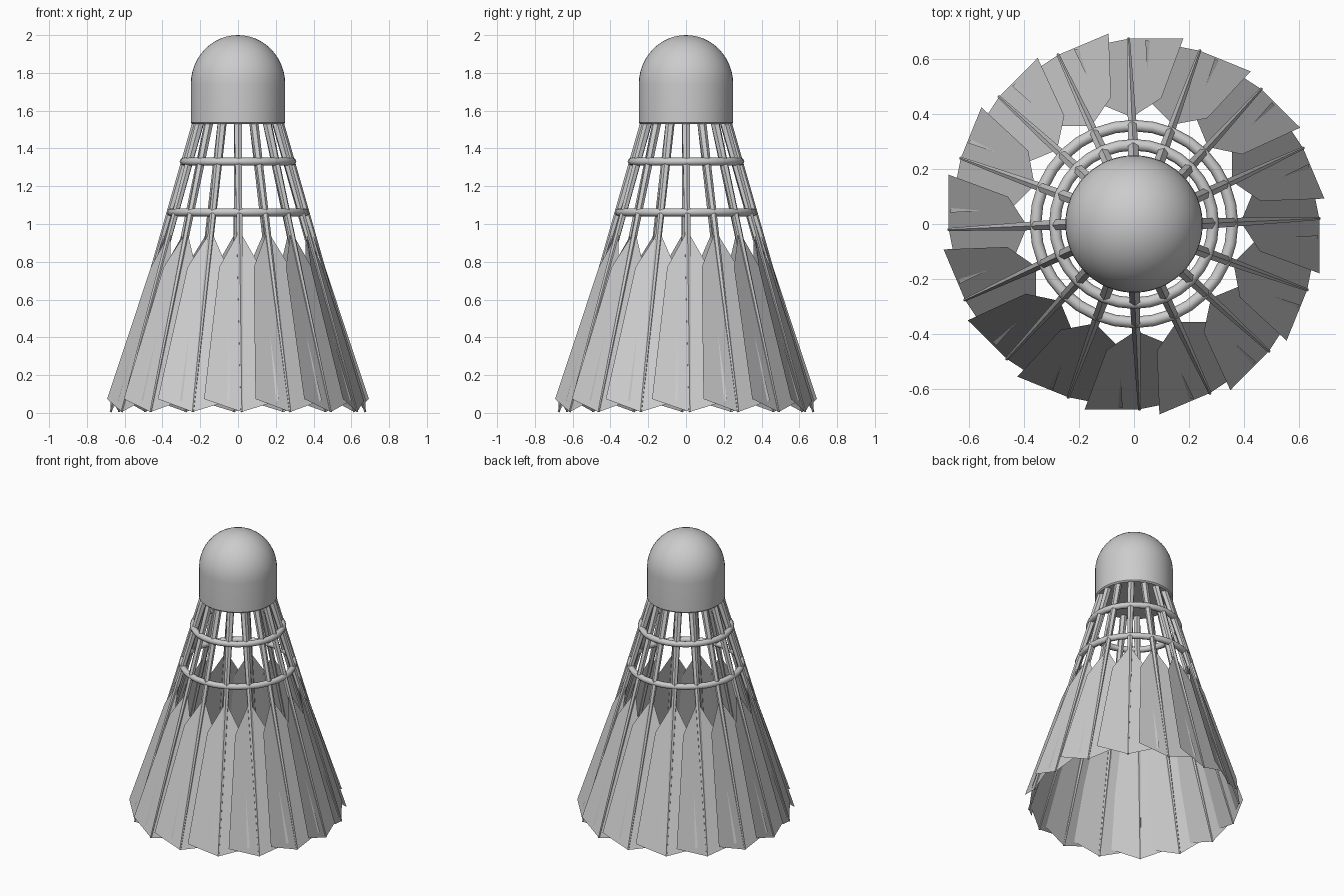
import bpy, bmesh, math
from mathutils import Vector, Matrix

if "Cube" in bpy.data.objects:
    bpy.data.objects.remove(bpy.data.objects["Cube"])

COUNT = 16


def make_object(name, bm, smooth=None):
    mesh = bpy.data.meshes.new(name)
    bm.to_mesh(mesh)
    bm.free()
    ob = bpy.data.objects.new(name, mesh)
    bpy.context.collection.objects.link(ob)
    if smooth:
        bpy.ops.object.select_all(action='DESELECT')
        ob.select_set(True)
        bpy.context.view_layer.objects.active = ob
        bpy.ops.object.shade_smooth_by_angle(angle=math.radians(smooth))
    return ob


# Cork head: lathed profile with flat underside and domed top
profile = [(0, 1.53), (0.242, 1.53), (0.25, 1.538)]
profile += [(0.25 * math.cos(a), 1.74 + 0.26 * math.sin(a))
            for a in (math.pi / 2 * i / 12 for i in range(13))]
bm = bmesh.new()
verts = [bm.verts.new((max(r, 0), 0, z)) for r, z in profile]
edges = [bm.edges.new(p) for p in zip(verts, verts[1:])]
bmesh.ops.spin(bm, geom=verts + edges, cent=(0, 0, 0), axis=(0, 0, 1),
               angle=2 * math.pi, steps=48, use_duplicate=False)
bmesh.ops.remove_doubles(bm, verts=bm.verts, dist=1e-4)
bmesh.ops.recalc_face_normals(bm, faces=bm.faces)
make_object("cork_head", bm, 40)

# Binding rings around the quills
for name, z, r in (("upper_ring", 1.33, 0.288), ("lower_ring", 1.062, 0.358)):
    bpy.ops.mesh.primitive_torus_add(location=(0, 0, z), major_radius=r,
                                     minor_radius=0.021, major_segments=32,
                                     minor_segments=8)
    bpy.context.object.name = name
    bpy.ops.object.shade_smooth_by_angle(angle=math.radians(50))

# Feather frame: quill runs down and outward with a slight sideways lean
top, tip = Vector((0.213, 0, 1.555)), Vector((0.674, 0.02, 0.005))
down = (tip - top).normalized()
side = Vector((0, 1, 0))
side = (side - down * side.dot(down)).normalized()
side = Matrix.Rotation(math.radians(6), 3, down) @ side
if side.x > 0:
    side = Matrix.Rotation(math.radians(-12), 3, down) @ side


def on_quill(z):
    return top.lerp(tip, (top.z - z) / (top.z - tip.z))


for i in range(COUNT):
    turn = Matrix.Rotation(2 * math.pi * i / COUNT, 4, 'Z')

    # Tapered quill
    bm = bmesh.new()
    bmesh.ops.create_cone(bm, cap_ends=True, segments=6, radius1=0.024,
                          radius2=0.006, depth=(tip - top).length)
    rot = down.to_track_quat('Z', 'Y').to_matrix().to_4x4()
    bm.transform(turn @ Matrix.Translation((top + tip) / 2) @ rot)
    make_object(f"quill_{i + 1}", bm)

    # Thin vane with pointed top and shallow pointed end
    bm = bmesh.new()
    outline = [(0.965, 0), (0.77, -0.11), (0.07, -0.2), (0.005, 0),
               (0.07, 0.2), (0.77, 0.11)]
    bm.faces.new([bm.verts.new(on_quill(z) + side * w) for z, w in outline])
    bm.transform(turn)
    make_object(f"vane_{i + 1}", bm)
